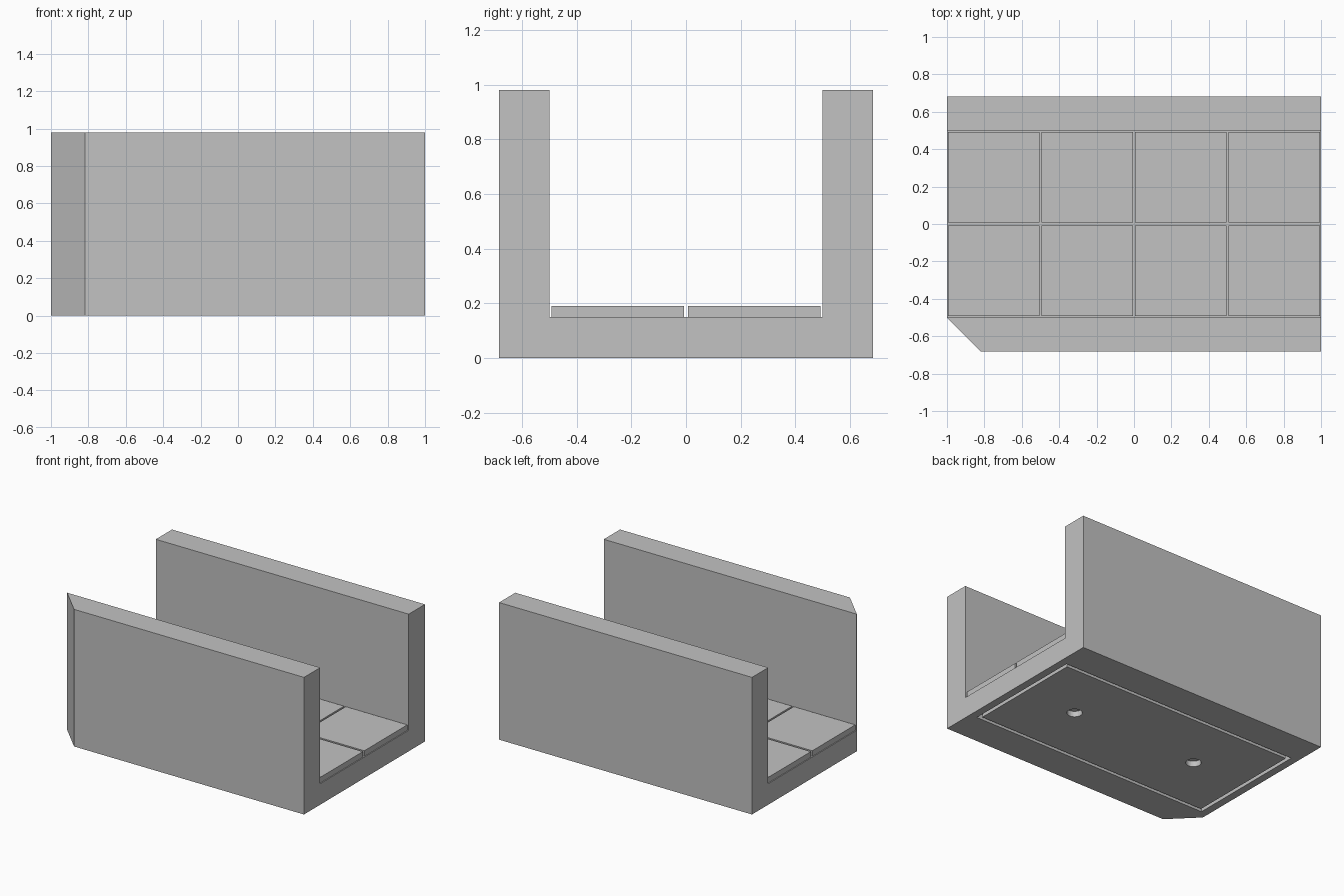
import bpy, bmesh
from mathutils import Vector

if "Cube" in bpy.data.objects:
    bpy.data.objects.remove(bpy.data.objects["Cube"], do_unlink=True)

# Single stone grey material
grey = bpy.data.materials.new("stone_grey")
grey.use_nodes = True
colour = (0.54, 0.54, 0.54, 1)
grey.diffuse_color = colour
for node in grey.node_tree.nodes:
    if node.type == "BSDF_PRINCIPLED":
        node.inputs["Base Color"].default_value = colour


def prism(name, points, direction):
    """Extrude a flat outline along a direction."""
    bm = bmesh.new()
    face = bm.faces.new([bm.verts.new(p) for p in points])
    top = bmesh.ops.extrude_face_region(bm, geom=[face])["geom"]
    verts = [v for v in top if isinstance(v, bmesh.types.BMVert)]
    bmesh.ops.translate(bm, verts=verts, vec=Vector(direction))
    bmesh.ops.recalc_face_normals(bm, faces=bm.faces[:])
    mesh = bpy.data.meshes.new(name)
    bm.to_mesh(mesh)
    bm.free()
    mesh.materials.append(grey)
    obj = bpy.data.objects.new(name, mesh)
    bpy.context.collection.objects.link(obj)
    return obj


def box(name, x, y, half_x, half_y, z0, z1):
    corners = [(-1, -1), (1, -1), (1, 1), (-1, 1)]
    outline = [(x + i * half_x, y + j * half_y, z0) for i, j in corners]
    return prism(name, outline, (0, 0, z1 - z0))


def cut(target, cutter):
    """Subtract a cutter, then discard it."""
    cutter.hide_render = True
    mod = target.modifiers.new("cut", "BOOLEAN")
    mod.operation = "DIFFERENCE"
    mod.solver = "EXACT"
    mod.object = cutter
    bpy.context.view_layer.objects.active = target
    bpy.ops.object.modifier_apply(modifier=mod.name)
    bpy.data.objects.remove(cutter, do_unlink=True)


WALL, INNER, HEIGHT, FLOOR = 0.683, 0.5, 0.98, 0.15

# Channel body: U profile run along x
half = [(WALL, 0), (WALL, HEIGHT), (INNER, HEIGHT), (INNER, FLOOR)]
profile = half + [(-y, z) for y, z in reversed(half)]
body = prism("channel_body", [(-1, y, z) for y, z in profile], (2, 0, 0))

# Full-height chamfer on one front corner
corner = [(-1.1, -0.401), (-1.1, -0.9), (-0.601, -0.9)]
cut(body, prism("chamfer_cutter", [(x, y, -0.1) for x, y in corner], (0, 0, 1.2)))

# Rectangular groove under the base
DEPTH = 0.04
groove = box("groove_cutter", 0, 0, 0.945, 0.45, -0.05, DEPTH)
cut(groove, box("groove_core", 0, 0, 0.92, 0.425, -0.1, 0.1))
cut(body, groove)

# Two round blind holes under the base
for x in (-0.5, 0.5):
    bpy.ops.mesh.primitive_cylinder_add(vertices=32, radius=0.05, depth=2 * DEPTH,
                                        location=(x, 0, 0))
    cut(body, bpy.context.object)

# Drop spare slots so the body keeps the one colour
body.data.materials.clear()
body.data.materials.append(grey)
for poly in body.data.polygons:
    poly.material_index = 0

# Floor tiles, two rows of four
for row, y in enumerate((-0.25, 0.25)):
    for col in range(4):
        box(f"floor_tile_{row + 1}_{col + 1}", -0.75 + col / 2, y,
            0.2435, 0.2425, FLOOR, FLOOR + 0.04)
